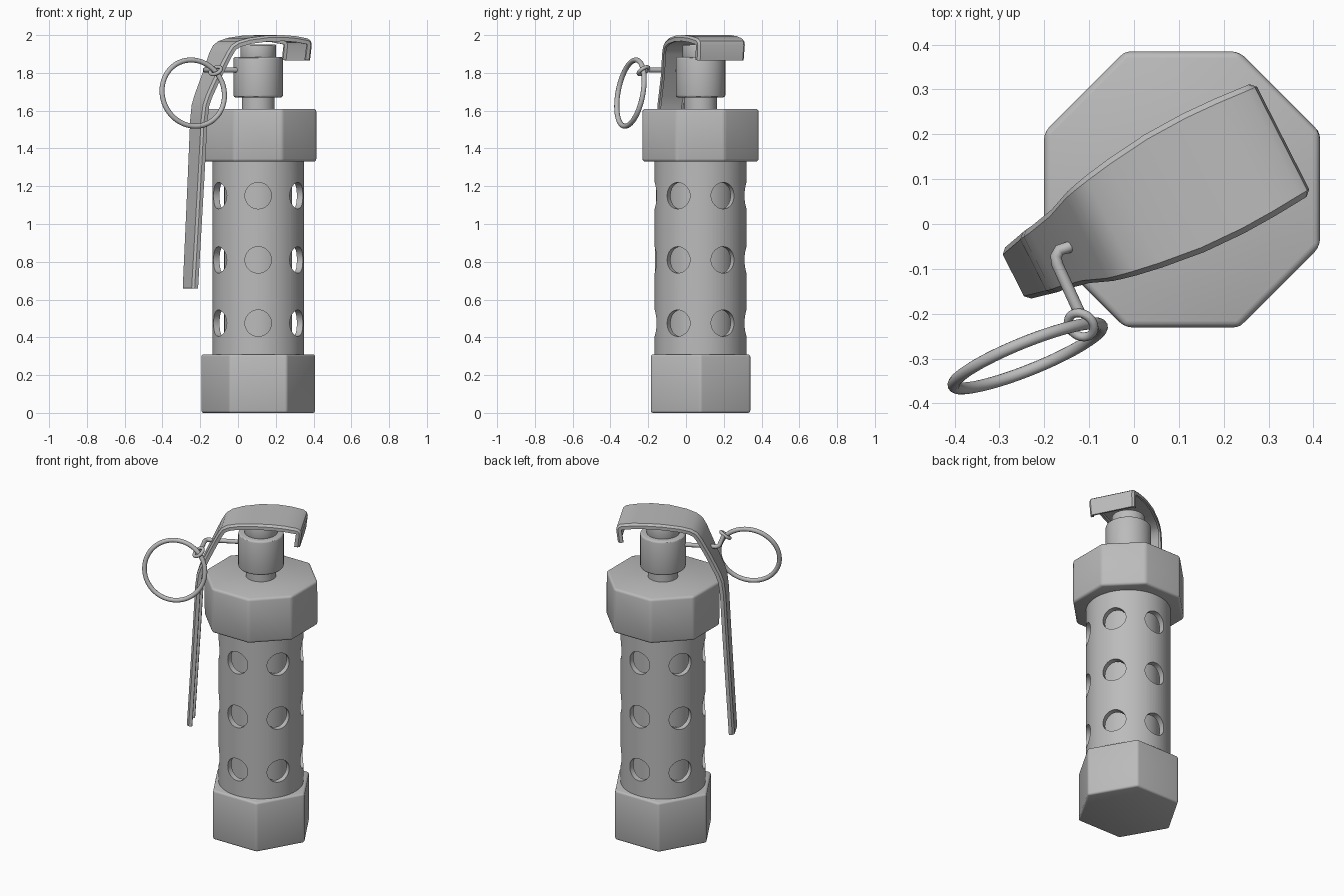
import bpy, bmesh, math
from mathutils import Matrix, Vector

if "Cube" in bpy.data.objects:
    bpy.data.objects.remove(bpy.data.objects["Cube"])

AXIS = Vector((0.107, 0.077, 0.0))      # centre line of the body
YAW = math.radians(27)                  # heading of the lever
ALONG = Vector((math.cos(YAW), math.sin(YAW), 0))
ACROSS = Vector((-math.sin(YAW), math.cos(YAW), 0))

metal = bpy.data.materials.new("plain_grey")
metal.diffuse_color = (0.5, 0.5, 0.5, 1)
metal.use_nodes = True
metal.node_tree.nodes["Principled BSDF"].inputs["Base Color"].default_value = metal.diffuse_color


def finish(obj, angle=30):
    """Apply modifiers, smooth shallow edges and colour the part."""
    bpy.ops.object.select_all(action='DESELECT')
    obj.select_set(True)
    bpy.context.view_layer.objects.active = obj
    bpy.ops.object.convert(target='MESH')
    obj = bpy.context.view_layer.objects.active
    bpy.ops.object.shade_smooth_by_angle(angle=math.radians(angle))
    obj.data.materials.clear()
    obj.data.materials.append(metal)
    return obj


def from_bmesh(name, bm):
    bmesh.ops.recalc_face_normals(bm, faces=bm.faces)
    mesh = bpy.data.meshes.new(name)
    bm.to_mesh(mesh)
    bm.free()
    obj = bpy.data.objects.new(name, mesh)
    bpy.context.collection.objects.link(obj)
    return obj


def prism(name, sides, radius, z0, z1, start=0.0, bevel=0.0):
    """Upright prism on the body axis."""
    bm = bmesh.new()
    mat = Matrix.Translation(AXIS + Vector((0, 0, (z0 + z1) / 2))) @ Matrix.Rotation(start, 4, 'Z')
    bmesh.ops.create_cone(bm, cap_ends=True, segments=sides, radius1=radius,
                          radius2=radius, depth=z1 - z0, matrix=mat)
    obj = from_bmesh(name, bm)
    if bevel:
        mod = obj.modifiers.new("bevel", 'BEVEL')
        mod.width, mod.segments = bevel, 3
        mod.limit_method, mod.angle_limit = 'ANGLE', math.radians(30)
    return finish(obj)


def torus(name, centre, major, minor, rotation, segs):
    bpy.ops.mesh.primitive_torus_add(major_radius=major, minor_radius=minor,
                                     major_segments=segs, minor_segments=12)
    obj = bpy.context.object
    obj.name = name
    obj.data.transform(Matrix.Translation(centre) @ rotation)
    return finish(obj, 60)


# hexagonal base, octagonal collar and inner core
prism("hex_base", 6, 0.304, 0.0, 0.31, math.pi / 2, 0.012)
prism("octagon_collar", 8, 0.3075 / math.cos(math.pi / 8), 1.33, 1.61, math.pi / 8, 0.015)
prism("inner_core", 48, 0.18, 0.30, 1.34)

# fuse on top
prism("fuse_neck", 40, 0.087, 1.60, 1.68)
prism("fuse_body", 40, 0.131, 1.67, 1.885, 0, 0.012)
prism("fuse_cap", 40, 0.095, 1.88, 1.95, 0, 0.008)

# perforated tube: hollow wall with six columns of three round holes
bm = bmesh.new()
SEGS = 72
rings = []
for i in range(SEGS):
    a = 2 * math.pi * i / SEGS
    d = Vector((math.cos(a), math.sin(a), 0))
    rings.append([bm.verts.new(AXIS + d * r + Vector((0, 0, z)))
                  for r, z in ((0.243, 0.30), (0.243, 1.34), (0.208, 1.34), (0.208, 0.30))])
for i in range(SEGS):
    p, q = rings[i], rings[(i + 1) % SEGS]
    for k in range(4):
        bm.faces.new((p[k], q[k], q[(k + 1) % 4], p[(k + 1) % 4]))
tube = from_bmesh("perforated_tube", bm)

bm = bmesh.new()
for col in range(6):
    a = math.radians(30 + 60 * col)
    for z in (0.475, 0.81, 1.15):
        mat = (Matrix.Translation(AXIS + Vector((0, 0, z))) @ Matrix.Rotation(a, 4, 'Z')
               @ Matrix.Translation((0.24, 0, 0)) @ Matrix.Rotation(math.pi / 2, 4, 'Y'))
        bmesh.ops.create_cone(bm, cap_ends=True, segments=32, radius1=0.07,
                              radius2=0.07, depth=0.14, matrix=mat)
cutter = from_bmesh("hole_cutter", bm)
cutter.hide_render = True
mod = tube.modifiers.new("holes", 'BOOLEAN')
mod.operation, mod.solver, mod.object = 'DIFFERENCE', 'EXACT', cutter
finish(tube)
bpy.data.objects.remove(cutter)

# safety lever: folded channel swept along (distance, height, half width)
path = [(0.243, 1.865, 0.138), (0.253, 1.945, 0.140), (0.248, 1.968, 0.141), (0.228, 1.982, 0.142),
        (0.16, 1.994, 0.147), (0.08, 2.0, 0.15), (-0.02, 1.998, 0.147), (-0.12, 1.985, 0.135),
        (-0.18, 1.968, 0.125), (-0.215, 1.945, 0.118), (-0.24, 1.905, 0.112),
        (-0.29, 1.80, 0.092), (-0.345, 1.68, 0.08), (-0.362, 1.63, 0.078),
        (-0.372, 1.55, 0.076), (-0.388, 1.25, 0.072), (-0.422, 0.66, 0.064)]
bm = bmesh.new()
loops = []
for i, (u, z, h) in enumerate(path):
    a, b = path[max(i - 1, 0)], path[min(i + 1, len(path) - 1)]
    tan = Vector((b[0] - a[0], b[1] - a[1])).normalized()
    inward = ALONG * -tan.y + Vector((0, 0, tan.x))
    half = [(h - 0.012, 0), (h, 0.012), (h, 0.032), (h - 0.013, 0.032), (h - 0.013, 0.014)]
    section = half + [(-v, d) for v, d in reversed(half)]
    base = AXIS + ALONG * u + Vector((0, 0, z))
    loops.append([bm.verts.new(base + ACROSS * v + inward * d) for v, d in section])
for p, q in zip(loops, loops[1:]):
    n = len(p)
    for k in range(n):
        bm.faces.new((p[k], p[(k + 1) % n], q[(k + 1) % n], q[k]))
bm.faces.new(loops[0])
bm.faces.new(list(reversed(loops[-1])))
finish(from_bmesh("safety_lever", bm), 40)

# bent pin from the fuse through the lever to the small loop
curve = bpy.data.curves.new("safety_pin", 'CURVE')
curve.dimensions = '3D'
curve.bevel_depth, curve.bevel_resolution, curve.use_fill_caps = 0.013, 3, True
points = [AXIS + ALONG * u + Vector((0, 0, 1.815)) for u in (-0.10, -0.285)]
points += [Vector(p) for p in ((-0.166, -0.058, 1.815), (-0.174, -0.072, 1.815),
                               (-0.171, -0.09, 1.815), (-0.122, -0.197, 1.815))]
spline = curve.splines.new('POLY')
spline.points.add(len(points) - 1)
for sp, p in zip(spline.points, points):
    sp.co = (*p, 1)
pin = bpy.data.objects.new("safety_pin", curve)
bpy.context.collection.objects.link(pin)
finish(pin, 60)

# small loop and large pull ring
torus("pin_loop", (-0.118, -0.225, 1.812), 0.031, 0.010,
      Matrix.Rotation(math.radians(-25), 4, 'Y') @ Matrix.Rotation(math.radians(30), 4, 'X'), 24)
torus("pull_ring", (-0.237, -0.294, 1.693), 0.178, 0.0135,
      Matrix.Rotation(math.radians(22), 4, 'Z') @ Matrix.Rotation(math.radians(80), 4, 'X'), 64)
